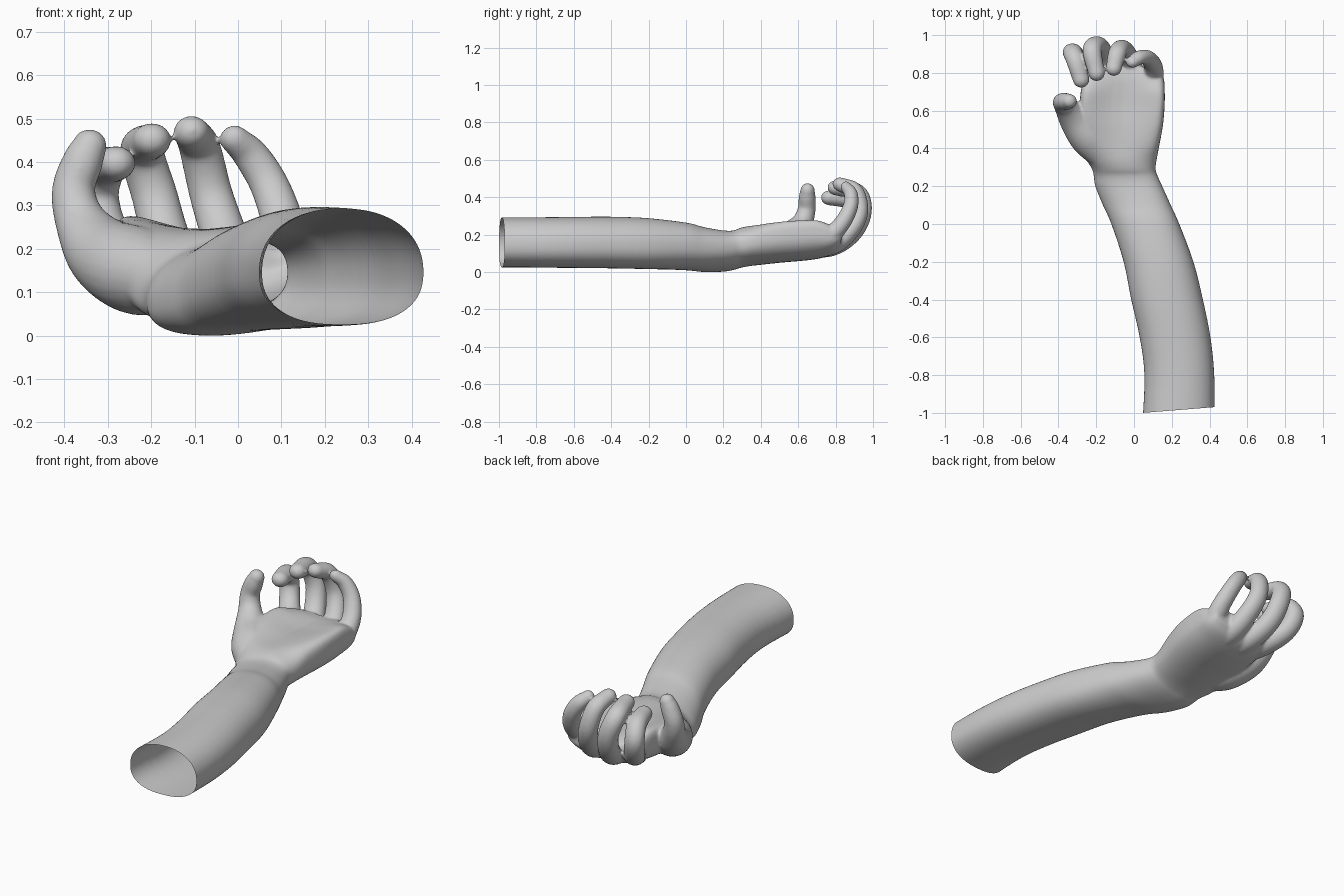
import bpy, bmesh, math
from mathutils import Vector

if "Cube" in bpy.data.objects:
    bpy.data.objects.remove(bpy.data.objects["Cube"])

bm = bmesh.new()


def spline(rows, n):
    """Catmull-Rom interpolation of equal-length tuples."""
    rows = [Vector(r) for r in rows]
    p = [2 * rows[0] - rows[1]] + rows + [2 * rows[-1] - rows[-2]]
    out = []
    for i in range(1, len(p) - 2):
        a, b, c, d = p[i - 1:i + 3]
        for k in range(n):
            t = k / n
            out.append(0.5 * (2 * b + (c - a) * t + (2 * a - 5 * b + 4 * c - d) * t * t
                              + (3 * b - a - 3 * c + d) * t ** 3))
    return out + [rows[-1]]


def loft(rings):
    """Closed, capped skin over a list of point rings."""
    vs = [[bm.verts.new(p) for p in r] for r in rings]
    n = len(vs[0])
    for a, b in zip(vs, vs[1:]):
        for i in range(n):
            j = (i + 1) % n
            bm.faces.new((a[i], a[j], b[j], b[i]))
    bm.faces.new(vs[0][::-1])
    bm.faces.new(vs[-1])


def section(y, x0, x1, z0, z1, cup):
    """Cross-section: fuller underside, cupped palm on top, wrist rolled a little."""
    cx, rx = (x0 + x1) / 2, (x1 - x0) / 2
    cz = z0 + (z1 - z0) * (0.45 + 0.05 * min(1, cup / 0.08))
    roll = 0.028 * math.exp(-((y - 0.2) / 0.28) ** 2)
    pts = []
    for i in range(48):
        t = 2 * math.pi * i / 48
        c, s = math.cos(t), math.sin(t)
        e = 2 / (2.2 + 8 * cup if s > 0 else 2.4)
        u = math.copysign(abs(c) ** e, c)
        v = abs(s) ** e
        z = cz + roll * u
        if s > 0:
            z += (z1 - cz) * v - cup * (1 - u * u)
        else:
            z -= (cz - z0) * v
        pts.append((cx + rx * u, y, z))
    return pts


def digit(path, flat=0.9):
    """Tube through (x, y, z, radius) points with a rounded tip."""
    rows = spline(path, 6)
    pts = [Vector(r[:3]) for r in rows]
    rings = []

    def ring(c, tan, r):
        side = (Vector((1, 0, 0)) - tan * tan.x).normalized()
        up = tan.cross(side)
        rings.append([c + side * (r * math.cos(a)) + up * (r * flat * math.sin(a))
                      for a in (2 * math.pi * i / 24 for i in range(24))])

    for i, c in enumerate(pts):
        tan = (pts[min(i + 1, len(pts) - 1)] - pts[max(i - 1, 0)]).normalized()
        ring(c, tan, rows[i][3])
    r = rows[-1][3]
    for k in range(1, 7):
        a = k * math.pi / 2 / 6.3
        ring(pts[-1] + tan * (r * math.sin(a)), tan, r * math.cos(a))
    loft(rings)


# Forearm, wrist and palm: y, left x, right x, bottom z, top z, cupping
body = [
    (-1.06, .045, .428, .026, .293, 0), (-.8, .055, .425, .024, .293, 0),
    (-.6, .03, .405, .022, .295, 0), (-.4, -.015, .365, .02, .296, 0),
    (-.2, -.055, .315, .016, .288, 0), (0, -.12, .24, .012, .263, 0),
    (.1, -.165, .195, .005, .236, 0), (.2, -.205, .15, .009, .218, 0),
    (.255, -.213, .125, .018, .218, 0), (.29, -.222, .114, .028, .232, 0),
    (.34, -.25, .12, .036, .252, .01), (.42, -.275, .135, .043, .295, .05),
    (.52, -.285, .153, .052, .325, .08), (.62, -.288, .162, .06, .34, .10),
    (.70, -.282, .163, .07, .34, .10), (.76, -.27, .16, .085, .31, .07),
    (.80, -.255, .15, .105, .285, .05), (.83, -.235, .135, .14, .26, .03),
]
loft([section(*r) for r in spline(body, 4)])

# Four curled fingers
digit([(-.18, .62, .15, .06), (-.232, .77, .165, .06), (-.298, .87, .225, .054),
       (-.326, .91, .315, .052), (-.31, .868, .382, .05), (-.28, .765, .397, .044)])
digit([(-.09, .62, .13, .06), (-.115, .78, .14, .061), (-.162, .895, .215, .056),
       (-.193, .946, .325, .053), (-.222, .918, .425, .051), (-.198, .80, .45, .044)])
digit([(0, .62, .135, .06), (-.003, .78, .145, .059), (-.03, .882, .225, .054),
       (-.062, .93, .325, .05), (-.088, .905, .432, .048), (-.107, .825, .468, .042)])
digit([(.09, .60, .17, .057), (.1, .75, .185, .056), (.103, .83, .255, .05),
       (.073, .878, .345, .045), (.03, .882, .415, .041), (-.008, .858, .452, .034)])

# Thumb with its fleshy base
digit([(-.15, .36, .13, .085), (-.235, .46, .15, .105), (-.31, .555, .19, .088),
       (-.362, .62, .262, .06), (-.379, .645, .335, .05), (-.358, .648, .40, .047),
       (-.342, .65, .436, .04)], 0.96)

bmesh.ops.recalc_face_normals(bm, faces=bm.faces)
mesh = bpy.data.meshes.new("hand_and_forearm")
bm.to_mesh(mesh)
bm.free()
hand = bpy.data.objects.new("hand_and_forearm", mesh)
bpy.context.collection.objects.link(hand)

# Fuse the parts into one soft skin
fuse = hand.modifiers.new("fuse", 'REMESH')
fuse.mode = 'VOXEL'
fuse.voxel_size = 0.007
soft = hand.modifiers.new("soften", 'SMOOTH')
soft.factor = 0.5
soft.iterations = 8
skin = bpy.data.meshes.new_from_object(hand.evaluated_get(bpy.context.evaluated_depsgraph_get()))
hand.modifiers.clear()
hand.data = skin

# Cut the forearm open: hollow end at the elbow side
bm = bmesh.new()
bm.from_mesh(skin)
bmesh.ops.bisect_plane(bm, geom=bm.verts[:] + bm.edges[:] + bm.faces[:],
                       plane_co=(.045, -1.0, 0), plane_no=Vector((-.08, 1, 0)).normalized(),
                       clear_inner=True)
for f in bm.faces:
    f.smooth = True
bm.to_mesh(skin)
bm.free()
